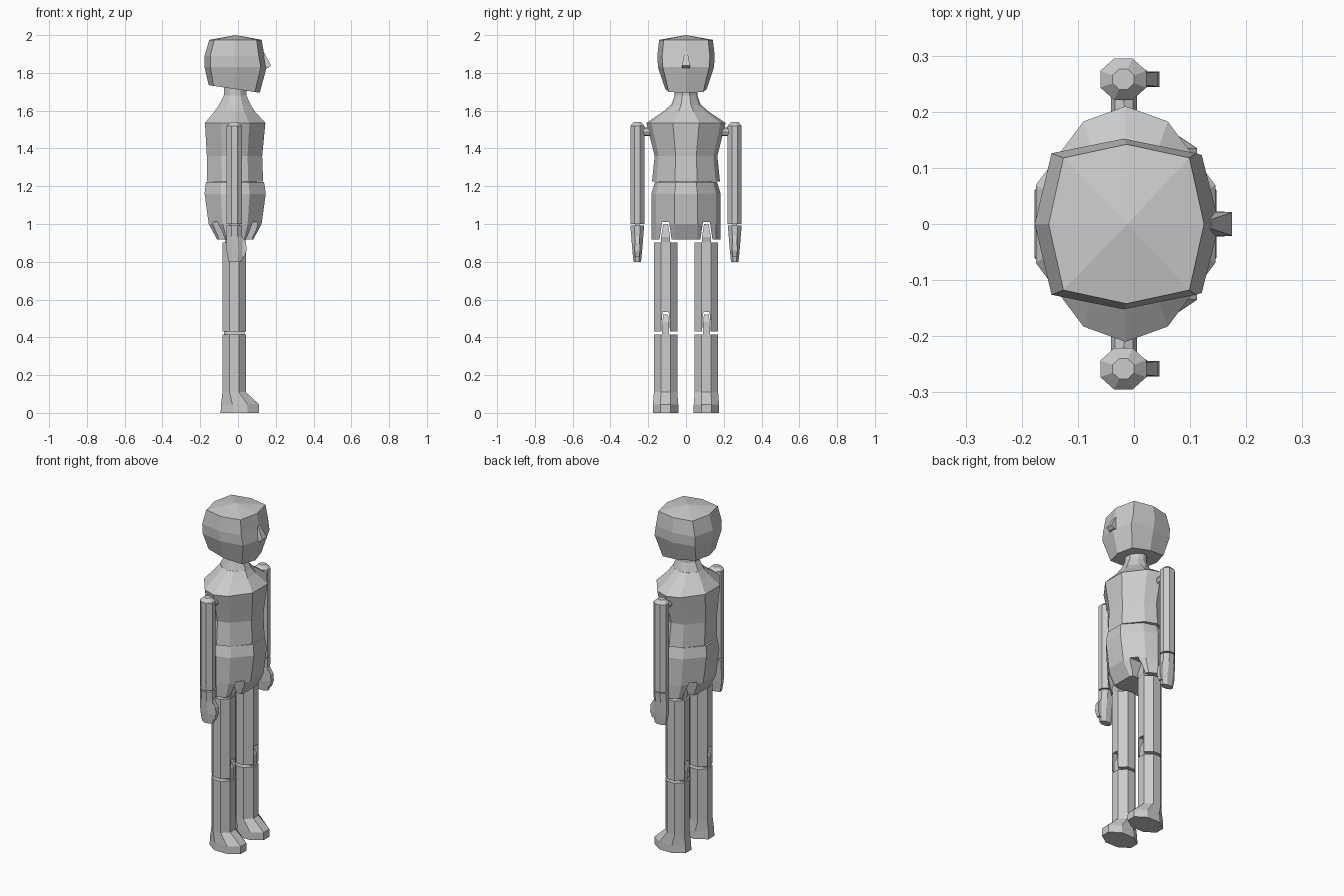
import bpy, bmesh, math
from mathutils import Vector

cube = bpy.data.objects.get("Cube")
if cube:
    bpy.data.objects.remove(cube, do_unlink=True)

grey = bpy.data.materials.new("plain_grey")
grey.use_nodes = True
grey.diffuse_color = (0.6, 0.6, 0.6, 1)
grey.node_tree.nodes["Principled BSDF"].inputs["Base Color"].default_value = (0.6, 0.6, 0.6, 1)

# Half cross-sections, front to back, as fractions of half depth and half width
BODY = [(1, .33), (.47, .87), (0, 1), (-.47, .87), (-1, .33)]
HEAD = [(1, 0), (.81, .83), (0, 1), (-.81, .83), (-1, 0)]
LIMB = [(1, .4), (.4, 1), (-.4, 1), (-1, .4)]
BLOCK = [(1, 1), (-1, 1)]


def loft(name, half, rings, y=0, apex=None, slope=0):
    """Skin a mirrored section through rings of (z, back x, front x, half width)."""
    section = half + [(u, -v) for u, v in reversed(half) if v]
    bm = bmesh.new()
    loops = []
    for i, (z, back, front, width) in enumerate(rings):
        mid, depth = (back + front) / 2, (front - back) / 2
        tilt = slope if i == 0 else 0
        loops.append([bm.verts.new((mid + u * depth, y + v * width, z + tilt * u))
                      for u, v in section])
    n = len(section)
    for a, b in zip(loops, loops[1:]):
        for i in range(n):
            j = (i + 1) % n
            bm.faces.new((a[i], a[j], b[j], b[i]))
    bm.faces.new(loops[0])
    if apex:
        tip = bm.verts.new(apex)
        for i in range(n):
            bm.faces.new((loops[-1][i], loops[-1][(i + 1) % n], tip))
    else:
        bm.faces.new(loops[-1])
    bmesh.ops.recalc_face_normals(bm, faces=bm.faces)
    mesh = bpy.data.meshes.new(name)
    bm.to_mesh(mesh)
    bm.free()
    mesh.materials.append(grey)
    obj = bpy.data.objects.new(name, mesh)
    bpy.context.collection.objects.link(obj)
    return obj


def cut(obj, cutter):
    cutter.hide_render = True
    cutter.hide_set(True)
    mod = obj.modifiers.new("slot", 'BOOLEAN')
    mod.operation = 'DIFFERENCE'
    mod.solver = 'EXACT'
    mod.object = cutter


# Head with domed top and wedge nose
head = loft("head", HEAD, [
    (1.715, -.155, .115, .11), (1.83, -.177, .152, .148),
    (1.89, -.177, .14, .152), (1.975, -.152, .125, .142)],
    apex=(-.012, 0, 2), slope=-.02)
loft("nose", BLOCK, [(1.825, .1, .158, .022), (1.84, .1, .175, .021),
                     (1.91, .1, .137, .008)])

# Neck, sloping shoulders and chest
loft("neck", BODY, [(1.6, -.11, .075, .085), (1.63, -.1, .068, .078),
                    (1.68, -.075, .045, .06), (1.74, -.075, .045, .06)])
loft("chest", BODY, [
    (1.225, -.163, .133, .18), (1.36, -.165, .128, .166),
    (1.535, -.175, .145, .21), (1.595, -.125, .09, .12), (1.63, -.1, .068, .08)])
loft("waist", BODY, [(1.2, -.13, .1, .14), (1.24, -.13, .1, .14)])

# Pelvis
pelvis = loft("pelvis", BODY, [
    (.917, -.11, .08, .182), (1.0, -.155, .125, .183),
    (1.16, -.177, .147, .183), (1.222, -.17, .138, .165)])

for side, s in (("left", 1), ("right", -1)):
    leg_y, arm_y = s * .108, s * .258

    # Upper leg with hip tab in a pelvis slot
    cut(pelvis, loft(side + "_hip_slot_cutter", BLOCK, [
        (.85, -.3, .3, .032), (.92, -.3, .3, .032), (1.01, -.3, .3, .018)], leg_y))
    loft(side + "_hip_tab", BLOCK, [
        (.89, -.07, .035, .025), (.93, -.07, .045, .024), (1.0, -.05, .03, .012)], leg_y)
    thigh = loft(side + "_thigh", LIMB, [(.43, -.082, .042, .062), (.903, -.082, .042, .062)], leg_y)

    # Knee tab in a thigh slot
    cut(thigh, loft(side + "_knee_slot_cutter", BLOCK, [
        (.4, -.2, .2, .024), (.5, -.2, .2, .02), (.535, -.2, .2, .016)], leg_y))
    loft(side + "_knee_tab", BLOCK, [
        (.4, -.075, .035, .02), (.48, -.075, .035, .017), (.52, -.055, .015, .013)], leg_y)

    # Shin and foot
    loft(side + "_shin", LIMB, [(.11, -.082, .042, .062), (.415, -.082, .042, .062)], leg_y)
    loft(side + "_foot", LIMB, [(0, -.092, .112, .068), (.045, -.09, .112, .067),
                                (.11, -.082, .042, .062)], leg_y)

    # Arm with elbow seam
    loft(side + "_arm", LIMB, [(1.0, -.06, .022, .037), (1.52, -.06, .022, .037),
                               (1.54, -.038, 0, .018)], arm_y)
    loft(side + "_wrist_tab", BLOCK, [(.97, -.045, .007, .012), (1.02, -.045, .007, .012)], arm_y)

    # Hand and thumb
    loft(side + "_hand", LIMB, [(.8, -.05, .02, .02), (.86, -.06, .03, .026),
                                (.935, -.06, .022, .032), (.993, -.06, .022, .037)], arm_y)
    loft(side + "_thumb", BLOCK, [(.825, 0, .035, .011), (.86, 0, .045, .014),
                                  (.9, 0, .043, .013), (.94, 0, .02, .011)], arm_y)

    # Shoulder peg
    bpy.ops.mesh.primitive_cylinder_add(vertices=8, radius=.023, depth=.1,
                                        location=(-.018, s * .2, 1.488),
                                        rotation=(math.pi / 2, 0, 0))
    peg = bpy.context.object
    peg.name = side + "_shoulder_peg"
    peg.data.materials.append(grey)
